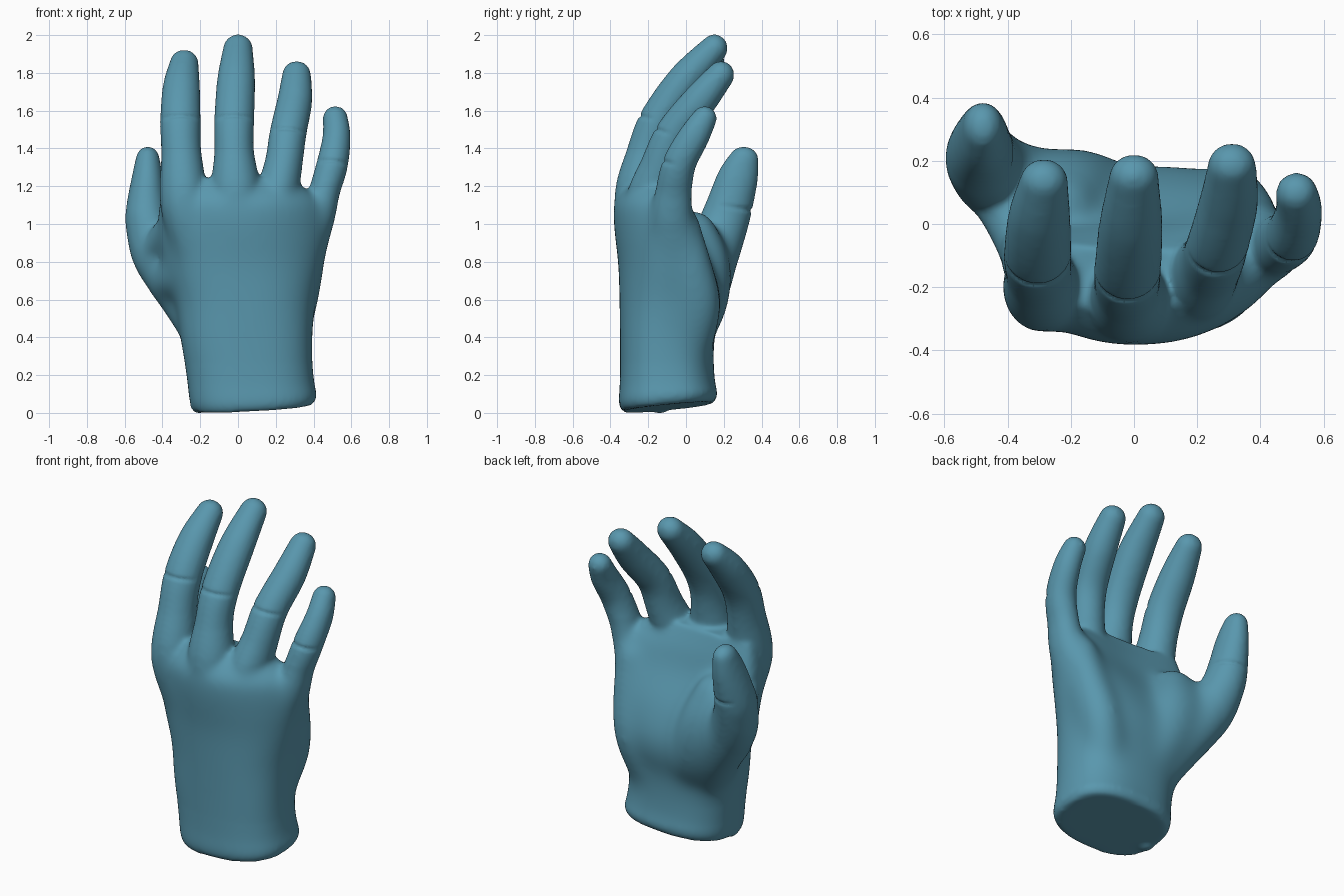
import bpy, bmesh, math
from mathutils import Vector, Matrix

cube = bpy.data.objects.get("Cube")
if cube:
    bpy.data.objects.remove(cube, do_unlink=True)

skin = bpy.data.materials.new("blue_grey_skin")
skin.use_nodes = True
SKIN = (0.10, 0.31, 0.42, 1)
skin.diffuse_color = SKIN
skin.node_tree.nodes["Principled BSDF"].inputs["Base Color"].default_value = SKIN


def spline(points, steps=14):
    """Smooth path through points of any dimension."""
    pts = [points[0]] + points + [points[-1]]
    out = []
    for a, b, c, d in zip(pts, pts[1:], pts[2:], pts[3:]):
        for i in range(steps):
            t = i / steps
            out.append([0.5 * (2 * q + (r - p) * t + (2 * p - 5 * q + 4 * r - s) * t * t
                               + (3 * q - p - 3 * r + s) * t ** 3)
                        for p, q, r, s in zip(a, b, c, d)])
    return out + [list(points[-1])]


def limb(bm, points):
    """Rounded, tapering limb along a path of x, y, z, width radius, depth radius."""
    for x, y, z, rx, ry in spline(points):
        m = Matrix.Translation((x, y, z)) @ Matrix.Diagonal((rx, ry, (rx + ry) / 2, 1))
        bmesh.ops.create_icosphere(bm, subdivisions=3, radius=1, matrix=m)


def palm(bm, sections, n=64):
    """Loft of rounded sections, arched across the knuckles."""
    rings = []
    for z, xc, hw, yc, hd, bend in spline(sections, 6):
        ring = []
        for i in range(n):
            a = 2 * math.pi * i / n
            c, s = math.cos(a), math.sin(a)
            x = xc + hw * math.copysign(abs(c) ** 0.8, c)
            y = yc + hd * math.copysign(abs(s) ** 0.8, s) + bend * x * x
            tilt = (0.06 * x + 0.11 * y) * max(0, 1 - z / 0.4)
            ring.append(bm.verts.new((x, y, z + tilt)))
        rings.append(ring)
    for lo, hi in zip(rings, rings[1:]):
        for i in range(n):
            j = (i + 1) % n
            bm.faces.new((lo[i], lo[j], hi[j], hi[i]))
    bm.faces.new(rings[0][::-1])
    bm.faces.new(rings[-1])


bm = bmesh.new()

# Wrist and palm: height, centre x, half width, centre y, half depth, arch
palm(bm, [
    (0.045, 0.08, 0.315, -0.095, 0.24, 0),
    (0.09, 0.08, 0.335, -0.095, 0.26, 0),
    (0.20, 0.065, 0.335, -0.10, 0.25, 0),
    (0.40, 0.045, 0.35, -0.10, 0.25, 0),
    (0.60, 0.04, 0.372, -0.083, 0.27, 0.1),
    (0.80, 0.03, 0.425, -0.115, 0.245, 0.3),
    (1.00, 0.035, 0.457, -0.18, 0.203, 0.55),
    (1.13, 0.015, 0.425, -0.20, 0.175, 0.55),
    (1.25, -0.05, 0.33, -0.18, 0.10, 0.5)])

# Fingers
index = [(-0.22, -0.18, 0.78, 0.10, 0.11), (-0.28, -0.21, 1.10, 0.13, 0.138),
         (-0.30, -0.155, 1.38, 0.108, 0.112), (-0.305, -0.095, 1.56, 0.108, 0.102),
         (-0.30, 0.02, 1.73, 0.10, 0.093), (-0.285, 0.135, 1.86, 0.077, 0.072)]
middle = [(0.0, -0.21, 0.78, 0.12, 0.12), (-0.01, -0.245, 1.12, 0.14, 0.138),
          (-0.02, -0.205, 1.38, 0.107, 0.112), (-0.02, -0.145, 1.56, 0.107, 0.102),
          (-0.01, -0.005, 1.77, 0.102, 0.093), (0, 0.15, 1.94, 0.079, 0.072)]
ring = [(0.14, -0.18, 0.78, 0.11, 0.12), (0.19, -0.195, 1.08, 0.12, 0.138),
        (0.24, -0.13, 1.32, 0.102, 0.112), (0.265, -0.065, 1.49, 0.099, 0.097),
        (0.30, 0.07, 1.66, 0.094, 0.092), (0.31, 0.185, 1.80, 0.077, 0.072)]
pinky = [(0.34, -0.06, 0.78, 0.10, 0.11), (0.42, -0.075, 1.03, 0.095, 0.118),
         (0.458, -0.065, 1.18, 0.084, 0.099), (0.50, -0.035, 1.33, 0.084, 0.09),
         (0.522, 0.04, 1.47, 0.075, 0.084), (0.515, 0.098, 1.57, 0.067, 0.066)]
# Thumb and the muscle at its root
thumb = [(-0.19, 0.0, 0.45, 0.12, 0.14), (-0.28, 0.08, 0.62, 0.14, 0.14),
         (-0.41, 0.14, 0.82, 0.142, 0.14), (-0.475, 0.195, 1.0, 0.12, 0.133),
         (-0.485, 0.228, 1.10, 0.107, 0.125), (-0.48, 0.272, 1.25, 0.083, 0.11),
         (-0.478, 0.306, 1.35, 0.064, 0.08)]
thumb_root = [(-0.06, 0.01, 0.42, 0.13, 0.13), (-0.14, 0.07, 0.60, 0.17, 0.155),
              (-0.22, 0.09, 0.78, 0.18, 0.15), (-0.25, 0.05, 0.95, 0.14, 0.12)]
# Web of the thumb
upper_web = [(-0.43, 0.11, 0.86, 0.10, 0.10), (-0.38, -0.01, 0.95, 0.08, 0.10),
             (-0.30, -0.15, 1.03, 0.10, 0.10)]
lower_web = [(-0.36, 0.07, 0.70, 0.12, 0.12), (-0.31, -0.06, 0.74, 0.11, 0.13),
             (-0.23, -0.17, 0.78, 0.10, 0.12)]
# Heel of the palm and wrist flap
heel = [(0.22, 0.02, 0.36, 0.13, 0.12), (0.30, 0.05, 0.58, 0.12, 0.14),
        (0.35, 0.015, 0.80, 0.11, 0.125), (0.37, -0.03, 1.0, 0.10, 0.11)]
flap = [(-0.205, -0.14, 0.06, 0.05, 0.06), (-0.20, -0.13, 0.20, 0.045, 0.05)]
for path in (index, middle, ring, pinky, thumb, thumb_root, upper_web, lower_web, heel, flap):
    limb(bm, path)

raw = bpy.data.meshes.new("hand_parts")
bm.to_mesh(raw)
bm.free()
hand = bpy.data.objects.new("hand", raw)
bpy.context.collection.objects.link(hand)

# Fuse the parts into one skin
fuse = hand.modifiers.new("fuse", "REMESH")
fuse.mode = "VOXEL"
fuse.voxel_size = 0.0125
soften = hand.modifiers.new("soften", "SMOOTH")
soften.factor = 0.5
soften.iterations = 12
deps = bpy.context.evaluated_depsgraph_get()
mesh = bpy.data.meshes.new_from_object(hand.evaluated_get(deps))
hand.modifiers.clear()
hand.data = mesh

bm = bmesh.new()
bm.from_mesh(mesh)

# Blend the muscles into the palm, fading out toward fingers, thumb and wrist
reach = {v: v.co.z + max(0, -v.co.x - 0.3) * 1.5 for v in bm.verts}
for i in range(70):
    soft = [v for v, r in reach.items() if 0.13 + i * 0.002 < v.co.z and r < 1.23 - i * 0.004]
    bmesh.ops.smooth_vert(bm, verts=soft, factor=0.5,
                          use_axis_x=True, use_axis_y=True, use_axis_z=True)

# Joint creases: path, joint number, facing direction
creases = [(index, 3, (0, -1, 0)), (middle, 3, (0, -1, 0)), (ring, 3, (0, -1, 0)),
           (pinky, 3, (0, -1, 0)), (thumb, 4, (0.5, 0.8, 0))]
bm.normal_update()
moves = []
for path, k, facing in creases:
    centre = Vector(path[k][:3])
    axis = (Vector(path[k + 1][:3]) - Vector(path[k - 1][:3])).normalized()
    axis = (axis + Vector((0, 0, 1))).normalized()
    for v in bm.verts:
        off = v.co - centre
        if off.length < 0.16:
            side = max(0, min(1, 1.5 * v.normal.dot(Vector(facing)) - 0.2))
            depth = 0.009 * side * math.exp(-(off.dot(axis) / 0.011) ** 2)
            moves.append((v, v.normal * depth))
for v, shift in moves:
    v.co -= shift

# Stand on the ground
low = min(v.co.z for v in bm.verts)
bmesh.ops.translate(bm, verts=bm.verts, vec=(0, 0, -low))
for f in bm.faces:
    f.smooth = True
    f.material_index = 0
bm.to_mesh(mesh)
bm.free()
mesh.materials.clear()
mesh.materials.append(skin)
